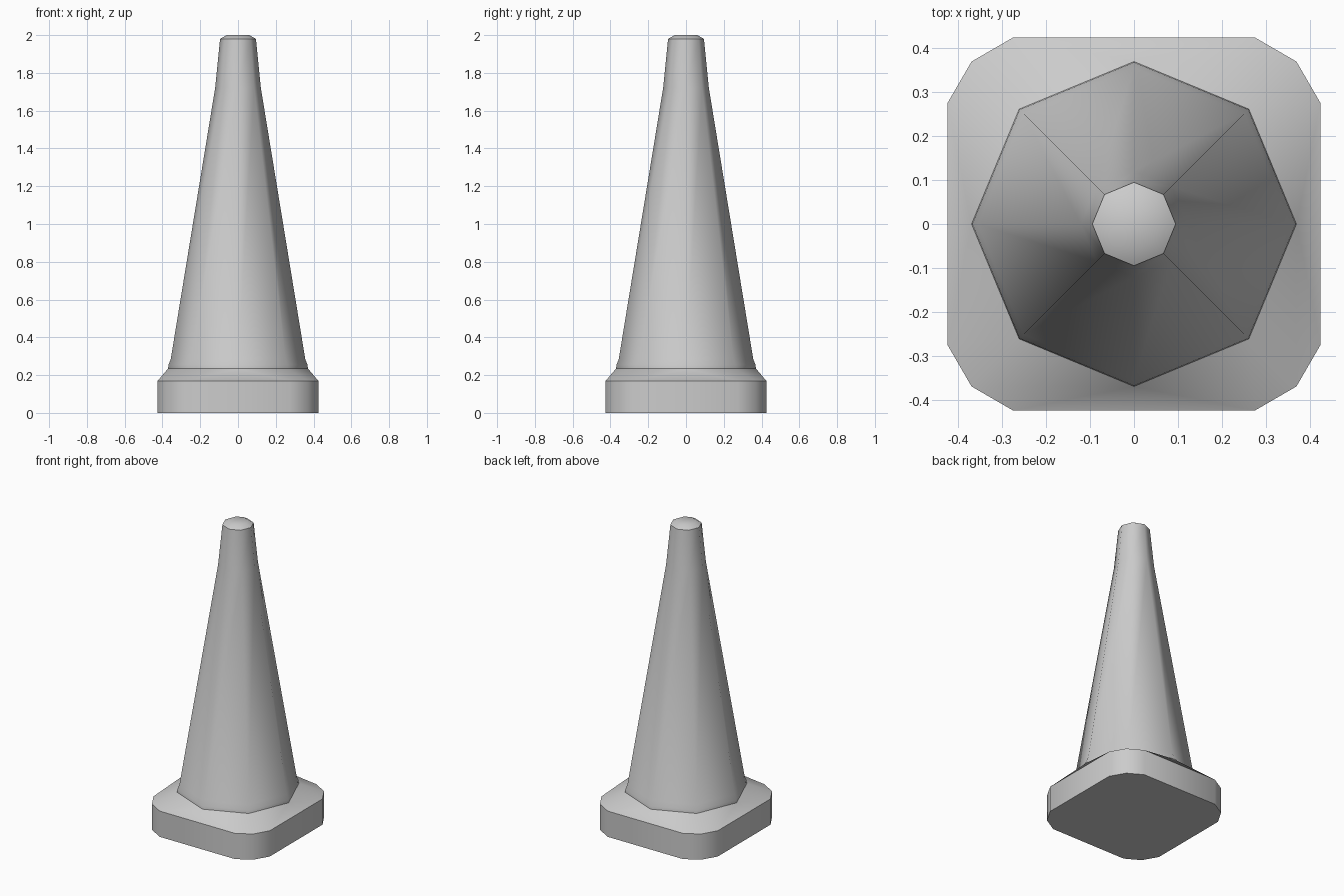
import bpy, bmesh, math

cube = bpy.data.objects.get("Cube")
if cube:
    bpy.data.objects.remove(cube, do_unlink=True)

grey = bpy.data.materials.new("plain_grey")
grey.use_nodes = True
grey.diffuse_color = (0.6, 0.6, 0.6, 1)
grey.node_tree.nodes["Principled BSDF"].inputs["Base Color"].default_value = (0.6, 0.6, 0.6, 1)


def ring(bm, points, z):
    return [bm.verts.new((x, y, z)) for x, y in points]


def octagon(radius):
    """Eight points with corners on the axes."""
    angles = [i * math.pi / 4 for i in range(8)]
    return [(radius * math.cos(a), radius * math.sin(a)) for a in angles]


def loft(bm, lower, upper):
    n = len(lower)
    for i in range(n):
        j = (i + 1) % n
        bm.faces.new((lower[i], lower[j], upper[j], upper[i]))


def finish(bm, name, sharp_heights):
    """Smooth shading, with creases round the rings at the given heights."""
    bmesh.ops.recalc_face_normals(bm, faces=bm.faces)
    for face in bm.faces:
        face.smooth = True
    for edge in bm.edges:
        a, b = (v.co.z for v in edge.verts)
        if abs(a - b) < 1e-4 and any(abs(a - h) < 1e-4 for h in sharp_heights):
            edge.smooth = False
    mesh = bpy.data.meshes.new(name)
    bm.to_mesh(mesh)
    bm.free()
    mesh.materials.append(grey)
    obj = bpy.data.objects.new(name, mesh)
    bpy.context.collection.objects.link(obj)
    return obj


BASE_TOP, COLLAR = 0.17, 0.235

# Base: square with two-step chamfered corners, sloping up to the octagonal cone
outline = []
for q in range(4):
    c, s = round(math.cos(q * math.pi / 2)), round(math.sin(q * math.pi / 2))
    for x, y in ((0.425, 0.275), (0.37, 0.37), (0.275, 0.425)):
        outline.append((c * x - s * y, s * x + c * y))
bm = bmesh.new()
bottom = ring(bm, outline, 0)
shoulder = ring(bm, outline, BASE_TOP)
inner = ring(bm, octagon(0.37), COLLAR)
bm.faces.new(bottom)
loft(bm, bottom, shoulder)
for q in range(4):
    first, corner, last = shoulder[3 * q:3 * q + 3]
    side, diagonal, nxt = (inner[(2 * q + k) % 8] for k in range(3))
    bm.faces.new((first, corner, diagonal, side))
    bm.faces.new((corner, last, nxt, diagonal))
    bm.faces.new((last, shoulder[(3 * q + 3) % 12], nxt))
finish(bm, "cone_base", (0, BASE_TOP))

# Cone body: stacked octagons with a small collar and a steeper neck
profile = ((0.37, COLLAR), (0.368, 0.255), (0.356, 0.285), (0.121, 1.72),
           (0.095, 1.98), (0.06, 2.0))
bm = bmesh.new()
rings = [ring(bm, octagon(r), z) for r, z in profile]
for lower, upper in zip(rings, rings[1:]):
    loft(bm, lower, upper)
bm.faces.new(rings[-1])
finish(bm, "cone_body", (1.98,))
